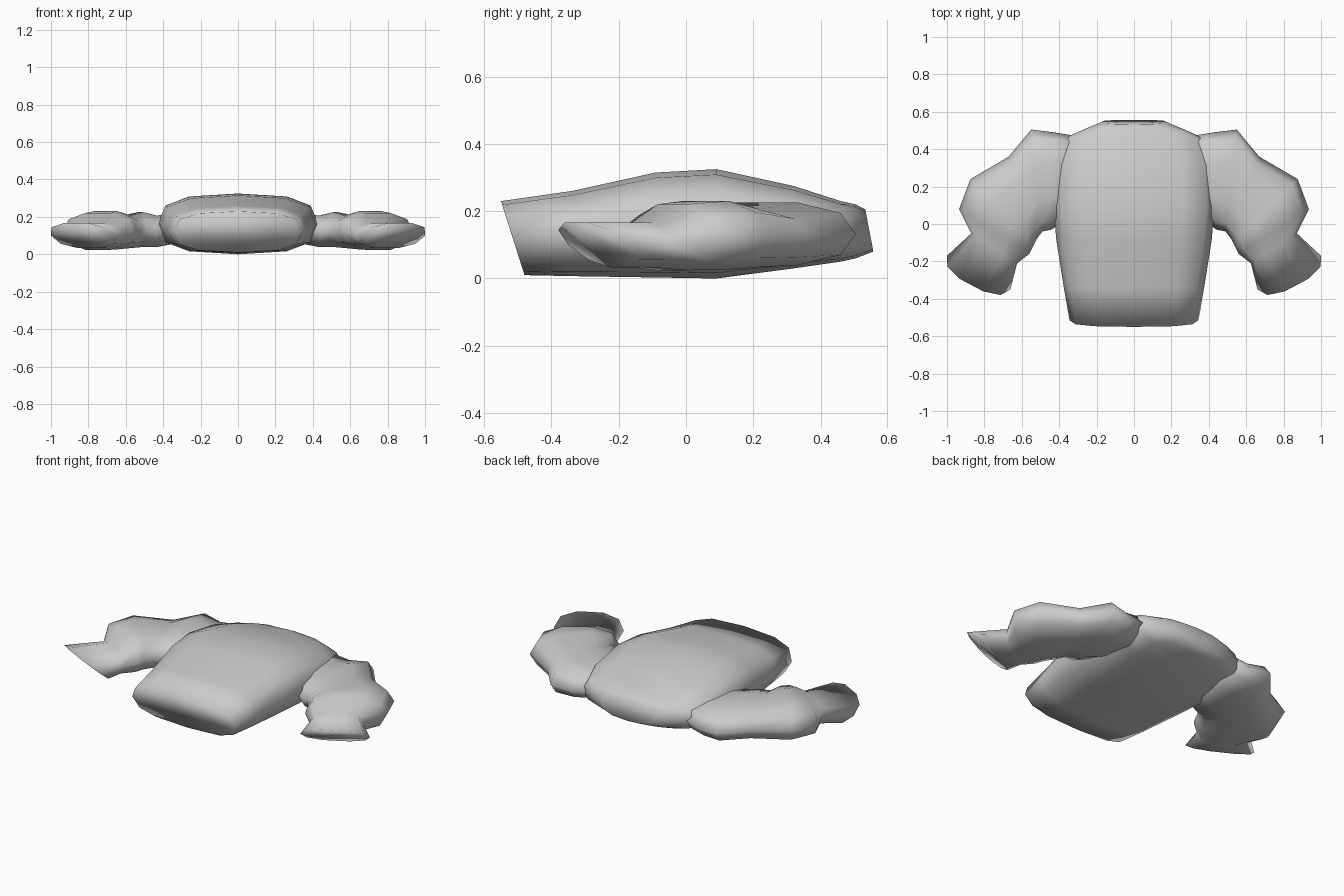
import bpy, bmesh
from math import sin, cos, pi
from mathutils import Vector

cube = bpy.data.objects.get("Cube")
if cube:
    bpy.data.objects.remove(cube, do_unlink=True)

grey = bpy.data.materials.new("plain_grey_cloth")
grey.use_nodes = True
colour = (0.6, 0.6, 0.6, 1)
grey.diffuse_color = colour
grey.node_tree.nodes["Principled BSDF"].inputs["Base Color"].default_value = colour


def squash(v, power):
    """Turn a circle coordinate into that of a rounded box."""
    return (1 if v > 0 else -1) * abs(v) ** power


def loft(name, rings, sides, power):
    """Skin closed rings; each is (inner xy, outer xy, low z, high z, shift of the top edge)."""
    bm = bmesh.new()
    loops = []
    for inner, outer, low, high, shift in rings:
        a, b, lean = Vector(inner), Vector(outer), Vector(shift)
        loop = []
        for i in range(sides):
            t = 2 * pi * i / sides
            u, v = squash(cos(t), power), squash(sin(t), power)
            p = (a + b) / 2 + (b - a) / 2 * u + lean * v
            loop.append(bm.verts.new((p.x, p.y, (low + high) / 2 + (high - low) / 2 * v)))
        loops.append(loop)
    for one, two in zip(loops, loops[1:]):
        for i in range(sides):
            j = (i + 1) % sides
            bm.faces.new((one[i], one[j], two[j], two[i]))
    bm.faces.new(loops[0])
    bm.faces.new(loops[-1])
    bmesh.ops.recalc_face_normals(bm, faces=bm.faces)
    for f in bm.faces:
        f.smooth = True
    mesh = bpy.data.meshes.new(name)
    bm.to_mesh(mesh)
    bm.free()
    mesh.materials.append(grey)
    obj = bpy.data.objects.new(name, mesh)
    bpy.context.collection.objects.link(obj)


# Body: y, half width, low z, high z, lean of the top edge, from hem to neck
body = [
    (-0.515, 0.345, 0.01, 0.23, -0.035),
    (-0.34, 0.375, 0.007, 0.26, 0),
    (-0.09, 0.415, 0.003, 0.315, 0),
    (0.09, 0.43, 0.0, 0.325, 0),
    (0.32, 0.42, 0.03, 0.275, 0),
    (0.46, 0.37, 0.05, 0.23, 0),
    (0.505, 0.27, 0.06, 0.22, 0),
    (0.545, 0.175, 0.08, 0.205, -0.012),
]
loft("jacket_body",
     [((-w, y), (w, y), low, high, (0, lean)) for y, w, low, high, lean in body],
     12, 0.72)

# Sleeve: inner xy, outer xy, low z, high z, shift, from shoulder to cuff
sleeve = [
    ((0.32, 0.06), (0.30, 0.47), 0.06, 0.23, (0, 0)),
    ((0.44, -0.03), (0.43, 0.49), 0.035, 0.21, (0, 0)),
    ((0.49, -0.04), (0.55, 0.505), 0.035, 0.23, (0, 0)),
    ((0.52, -0.08), (0.67, 0.36), 0.03, 0.21, (0, 0)),
    ((0.54, -0.12), (0.875, 0.24), 0.022, 0.235, (0, 0)),
    ((0.56, -0.16), (0.935, 0.08), 0.02, 0.225, (0, 0)),
    ((0.625, -0.21), (0.87, -0.05), 0.03, 0.17, (0, 0)),
    ((0.66, -0.35), (1.0, -0.17), 0.03, 0.17, (0.04, -0.07)),
]
for side, label in ((1, "left"), (-1, "right")):
    loft(label + "_sleeve",
         [((side * a[0], a[1]), (side * b[0], b[1]), low, high, (side * s[0], s[1]))
          for a, b, low, high, s in sleeve],
         10, 0.85)
